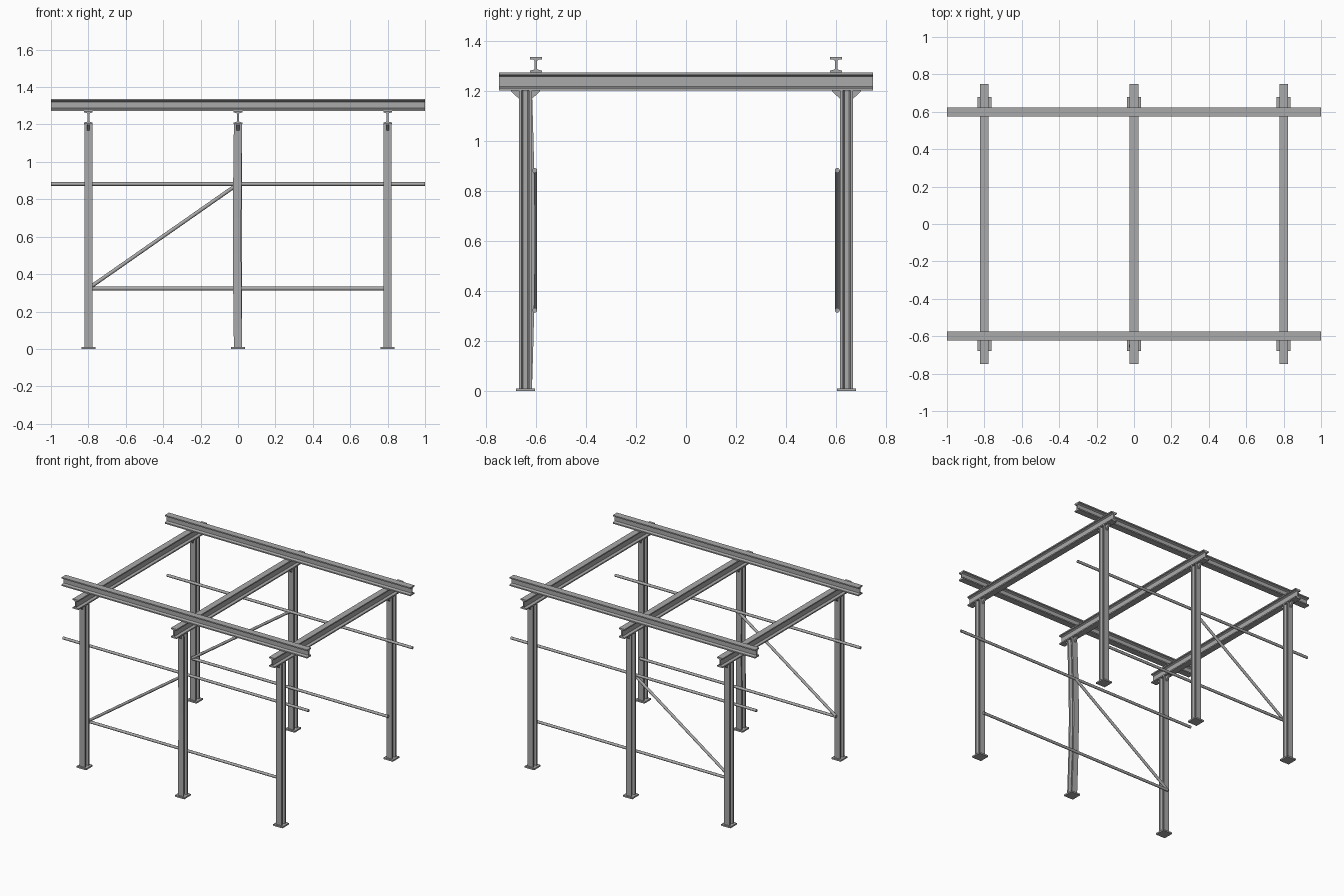
import bpy, bmesh, math
from mathutils import Vector

cube = bpy.data.objects.get("Cube")
if cube:
    bpy.data.objects.remove(cube)

steel = bpy.data.materials.new("grey steel")
steel.use_nodes = True
GREY = (0.4, 0.4, 0.4, 1)
steel.diffuse_color = GREY
steel.node_tree.nodes["Principled BSDF"].inputs["Base Color"].default_value = GREY


def sweep(name, profile, start, end, u, v, segments=1, bow=None, smooth=False):
    """Sweep a closed 2D profile (u, v axes) from start to end, optionally bowed."""
    start, end, u, v = map(Vector, (start, end, u, v))
    bm = bmesh.new()
    rings = []
    for i in range(segments + 1):
        t = i / segments
        centre = start.lerp(end, t)
        if bow:
            centre += Vector(bow) * math.sin(math.pi * t)
        rings.append([bm.verts.new(centre + u * a + v * b) for a, b in profile])
    n = len(profile)
    for low, high in zip(rings, rings[1:]):
        for k in range(n):
            m = (k + 1) % n
            bm.faces.new((low[k], low[m], high[m], high[k]))
    bm.faces.new(rings[0][::-1])
    bm.faces.new(rings[-1])
    bmesh.ops.recalc_face_normals(bm, faces=bm.faces)
    mesh = bpy.data.meshes.new(name)
    bm.to_mesh(mesh)
    bm.free()
    mesh.materials.append(steel)
    obj = bpy.data.objects.new(name, mesh)
    bpy.context.collection.objects.link(obj)
    if smooth:
        bpy.ops.object.select_all(action="DESELECT")
        obj.select_set(True)
        bpy.context.view_layer.objects.active = obj
        bpy.ops.object.shade_smooth_by_angle(angle=math.radians(40))
    return obj


def i_profile(width, height, flange=0.009, web=0.01, root=0.006):
    """I-section with small sloped roots where web meets flange."""
    w, h, t = width / 2, height / 2, web / 2
    quarter = [(w, h), (w, h - flange), (t + root, h - flange - 0.002),
               (t, h - flange - root)]
    right = quarter + [(a, -b) for a, b in reversed(quarter)]
    return right + [(-a, -b) for a, b in right]


def tube(name, start, end, radius=0.01, sides=12):
    direction = (Vector(end) - Vector(start)).normalized()
    u = Vector((0, 1, 0))
    circle = [(radius * math.cos(k * math.tau / sides), radius * math.sin(k * math.tau / sides))
              for k in range(sides)]
    return sweep(name, circle, start, end, u, direction.cross(u), smooth=True)


X, Y, Z = (1, 0, 0), (0, 1, 0), (0, 0, 1)
COLUMN_Y, RAIL_Y = 0.642, 0.605
BEAM_BOTTOM = 1.202
column_profile = i_profile(0.044, 0.052, flange=0.011)
plate_profile = [(-0.038, -0.038), (0.038, -0.038), (0.038, 0.038), (-0.038, 0.038)]

# Cross beams
for label, x in (("right", -0.8), ("middle", 0), ("left", 0.8)):
    sweep(label + "_cross_beam", i_profile(0.046, 0.071),
          (x, -0.748, 1.2375), (x, 0.748, 1.2375), X, Z)

    # Columns with base plates and triangular head gussets
    for side, s in (("front", -1), ("back", 1)):
        part = side + "_" + label
        y = s * COLUMN_Y
        bent = label == "middle" and side == "front"
        sweep(part + "_column", column_profile, (x, y, 0.01), (x, y, BEAM_BOTTOM), X, Y,
              segments=12 if bent else 1, bow=(-0.005, 0.012, 0) if bent else None)
        sweep(part + "_base_plate", plate_profile, (x, y, 0), (x, y, 0.011), X, Y)
        for tag, d in (("outer", s), ("inner", -s)):
            gusset = [(0.025, 0), (0.058, 0), (0.058, -0.004), (0.025, -0.034)]
            sweep(part + "_" + tag + "_gusset", gusset, (x - 0.007, y, BEAM_BOTTOM),
                  (x + 0.007, y, BEAM_BOTTOM), (0, d, 0), Z)

# Long top beams, rails and diagonal braces
for side, s in (("front", -1), ("back", 1)):
    sweep(side + "_top_beam", i_profile(0.048, 0.063),
          (-1, s * 0.6, 1.3045), (1, s * 0.6, 1.3045), Y, Z)
    y = s * RAIL_Y
    tube(side + "_upper_rail", (-1, y, 0.882), (1, y, 0.882))
    tube(side + "_lower_rail", (-0.8, y, 0.323), (0.8, y, 0.323))
    tube(side + "_diagonal_brace", (-0.795, y, 0.327), (0, y, 0.882))
